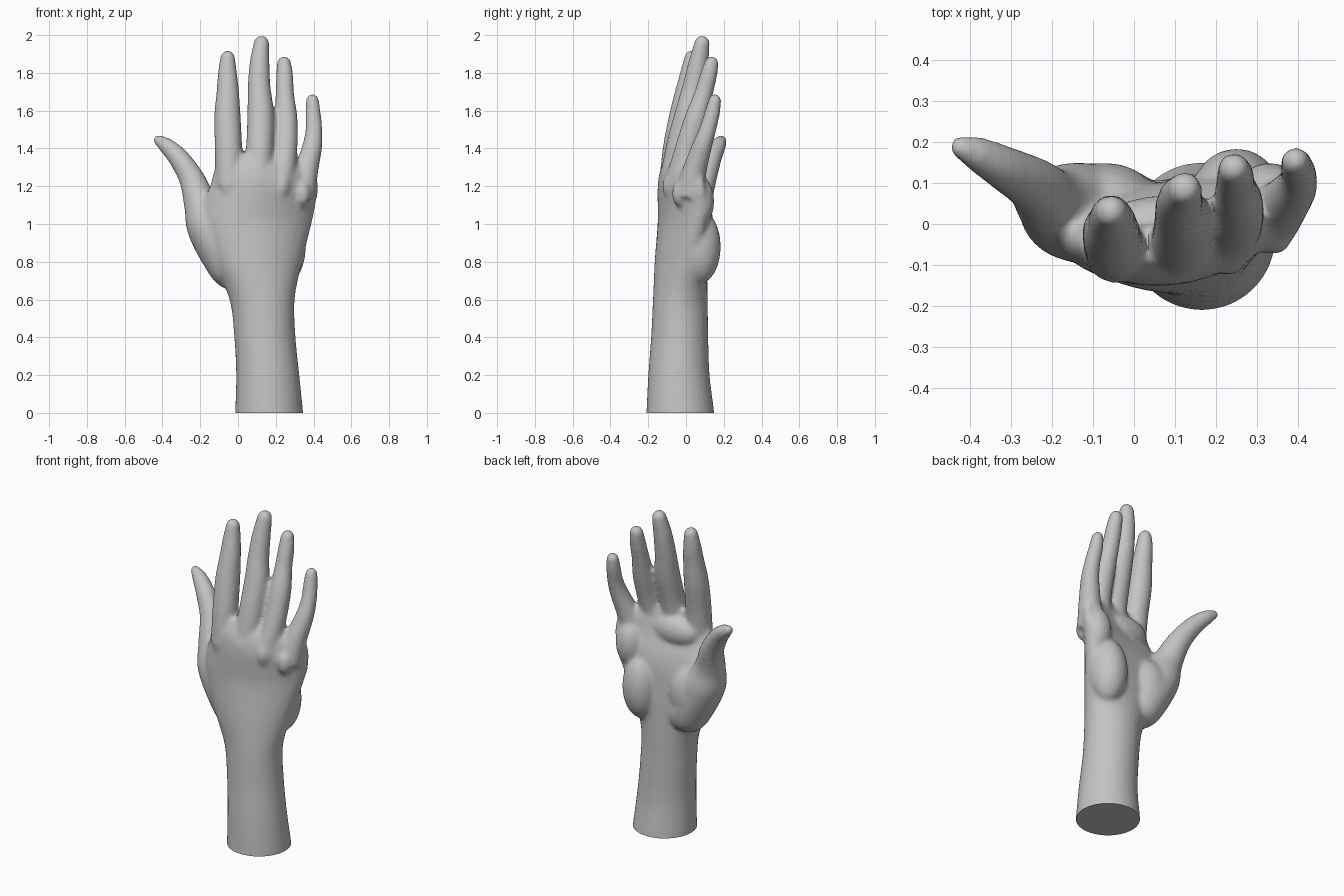
import bpy, bmesh, math
from mathutils import Vector, Matrix

cube = bpy.data.objects.get("Cube")
if cube:
    bpy.data.objects.remove(cube, do_unlink=True)

skin = bpy.data.materials.new("plain grey")
skin.use_nodes = True
grey = (0.55, 0.55, 0.55, 1)
skin.diffuse_color = grey
skin.node_tree.nodes["Principled BSDF"].inputs["Base Color"].default_value = grey

SIDES = 32
bm = bmesh.new()


def spline(keys, steps=6):
    """Catmull-Rom samples through tuples of any length."""
    pts = [Vector(k) for k in keys]
    pts = [pts[0] * 2 - pts[1]] + pts + [pts[-1] * 2 - pts[-2]]
    out = []
    for a, b, c, d in zip(pts, pts[1:], pts[2:], pts[3:]):
        for i in range(steps):
            t = i / steps
            out.append((b * 2 + (c - a) * t + (a * 2 - b * 5 + c * 4 - d) * t * t
                        + (b * 3 - a - c * 3 + d) * t ** 3) / 2)
    return out + [pts[-2]]


def loft(rings):
    loops = [[bm.verts.new(p) for p in ring] for ring in rings]
    for lo, hi in zip(loops, loops[1:]):
        for i in range(SIDES):
            j = (i + 1) % SIDES
            bm.faces.new((lo[i], lo[j], hi[j], hi[i]))
    bm.faces.new(loops[0][::-1])
    bm.faces.new(loops[-1])


def angles():
    return [math.tau * i / SIDES for i in range(SIDES)]


def body(keys):
    """Forearm and palm: z, left x, right x, back y, palm y, tilt, bend."""
    rings = []
    for z, x0, x1, y0, y1, tilt, bend in spline(keys):
        ring = []
        for a in angles():
            u, v = math.cos(a), math.sin(a)
            ring.append(((x0 + x1) / 2 + u * (x1 - x0) / 2,
                         (y0 + y1) / 2 + v * (y1 - y0) / 2 + tilt * u + bend * u * u, z))
        rings.append(ring)
    loft(rings)


def digit(keys):
    """Round tube through x, y, z, radius with a rounded tip."""
    samples = spline(keys)
    centres = [Vector(s[:3]) for s in samples]
    rings = []
    for i, s in enumerate(samples):
        along = centres[min(i + 1, len(centres) - 1)] - centres[max(i - 1, 0)]
        turn = Vector((0, 0, 1)).rotation_difference(along)
        rings.append([centres[i] + turn @ Vector((math.cos(a), math.sin(a), 0)) * s[3]
                      for a in angles()])
    loft(rings)
    blob(centres[-1], [samples[-1][3]] * 3)


def blob(centre, size):
    bmesh.ops.create_icosphere(bm, subdivisions=3, radius=1,
                               matrix=Matrix.LocRotScale(Vector(centre), None, Vector(size)))


# Forearm, wrist and palm
body([(-0.1, -0.015, 0.35, -0.215, 0.155, 0, 0),
      (0.0, -0.015, 0.345, -0.21, 0.15, 0, 0),
      (0.2, -0.01, 0.325, -0.2, 0.125, 0, 0),
      (0.4, -0.02, 0.305, -0.185, 0.118, 0, 0),
      (0.6, -0.045, 0.3, -0.175, 0.115, 0, 0),
      (0.8, -0.13, 0.34, -0.165, 0.11, 0.02, 0.02),
      (1.0, -0.2, 0.39, -0.147, 0.1, 0.04, 0.05),
      (1.1, -0.19, 0.41, -0.145, 0.085, 0.05, 0.06),
      (1.2, -0.15, 0.425, -0.142, 0.055, 0.06, 0.06),
      (1.29, -0.125, 0.39, -0.125, 0.03, 0.06, 0.05),
      (1.37, -0.09, 0.25, -0.09, 0.0, 0.03, 0.02)])

# Heel pads and the pads below the fingers
blob((0.25, 0.07, 0.88), (0.11, 0.115, 0.2))
blob((-0.07, 0.05, 0.9), (0.13, 0.1, 0.17))
blob((0.33, 0.08, 1.12), (0.08, 0.07, 0.13))
blob((0.08, 0.0, 1.24), (0.16, 0.07, 0.09))

# Thumb
digit([(0.0, 0.01, 0.7, 0.09), (-0.04, 0.02, 0.78, 0.12), (-0.15, 0.03, 0.98, 0.12),
       (-0.2, 0.05, 1.11, 0.088), (-0.245, 0.095, 1.24, 0.068), (-0.315, 0.135, 1.35, 0.055),
       (-0.38, 0.17, 1.415, 0.043), (-0.422, 0.187, 1.444, 0.029)])

# Fingers
digit([(-0.045, -0.07, 1.2, 0.075), (-0.05, -0.05, 1.4, 0.073), (-0.056, -0.02, 1.57, 0.07),
       (-0.054, 0.002, 1.7, 0.06), (-0.056, 0.02, 1.8, 0.051), (-0.055, 0.03, 1.88, 0.04)])
digit([(0.1, -0.07, 1.2, 0.075), (0.115, -0.035, 1.4, 0.073), (0.12, 0.01, 1.58, 0.071),
       (0.112, 0.04, 1.72, 0.061), (0.114, 0.065, 1.85, 0.053), (0.124, 0.085, 1.957, 0.042)])
digit([(0.22, -0.045, 1.2, 0.075), (0.25, 0.0, 1.38, 0.064), (0.255, 0.05, 1.55, 0.061),
       (0.248, 0.09, 1.68, 0.05), (0.247, 0.118, 1.78, 0.046), (0.244, 0.135, 1.85, 0.039)])
digit([(0.33, 0.02, 1.15, 0.08), (0.36, 0.045, 1.28, 0.065), (0.393, 0.085, 1.41, 0.053),
       (0.402, 0.115, 1.5, 0.045), (0.397, 0.14, 1.59, 0.041), (0.394, 0.153, 1.655, 0.035)])

# Knuckles on the back of the hand
for spot in ((-0.05, -0.098, 1.2), (0.1, -0.105, 1.22), (0.23, -0.08, 1.2), (0.34, -0.03, 1.16)):
    blob(spot, (0.045, 0.045, 0.07))

bmesh.ops.recalc_face_normals(bm, faces=bm.faces[:])
mesh = bpy.data.meshes.new("hand")
bm.to_mesh(mesh)
bm.free()
hand = bpy.data.objects.new("hand", mesh)
bpy.context.collection.objects.link(hand)

# Fuse the parts into one smooth surface
fuse = hand.modifiers.new("fuse", 'REMESH')
fuse.mode = 'VOXEL'
fuse.voxel_size = 0.011
soften = hand.modifiers.new("soften", 'SMOOTH')
soften.factor = 0.5
soften.iterations = 12
graph = bpy.context.evaluated_depsgraph_get()
fused = bpy.data.meshes.new_from_object(hand.evaluated_get(graph))
hand.modifiers.clear()
hand.data = fused

# Flat cut at the bottom of the forearm
bm = bmesh.new()
bm.from_mesh(fused)
cut = bmesh.ops.bisect_plane(bm, geom=bm.verts[:] + bm.edges[:] + bm.faces[:],
                             plane_co=(0, 0, 0), plane_no=(0, 0, 1), clear_inner=True)
rim = [e for e in cut["geom_cut"] if isinstance(e, bmesh.types.BMEdge)]
bmesh.ops.contextual_create(bm, geom=rim)
bm.to_mesh(fused)
bm.free()

fused.materials.clear()
fused.materials.append(skin)
bpy.context.view_layer.objects.active = hand
hand.select_set(True)
bpy.ops.object.shade_smooth_by_angle(angle=math.radians(40))
